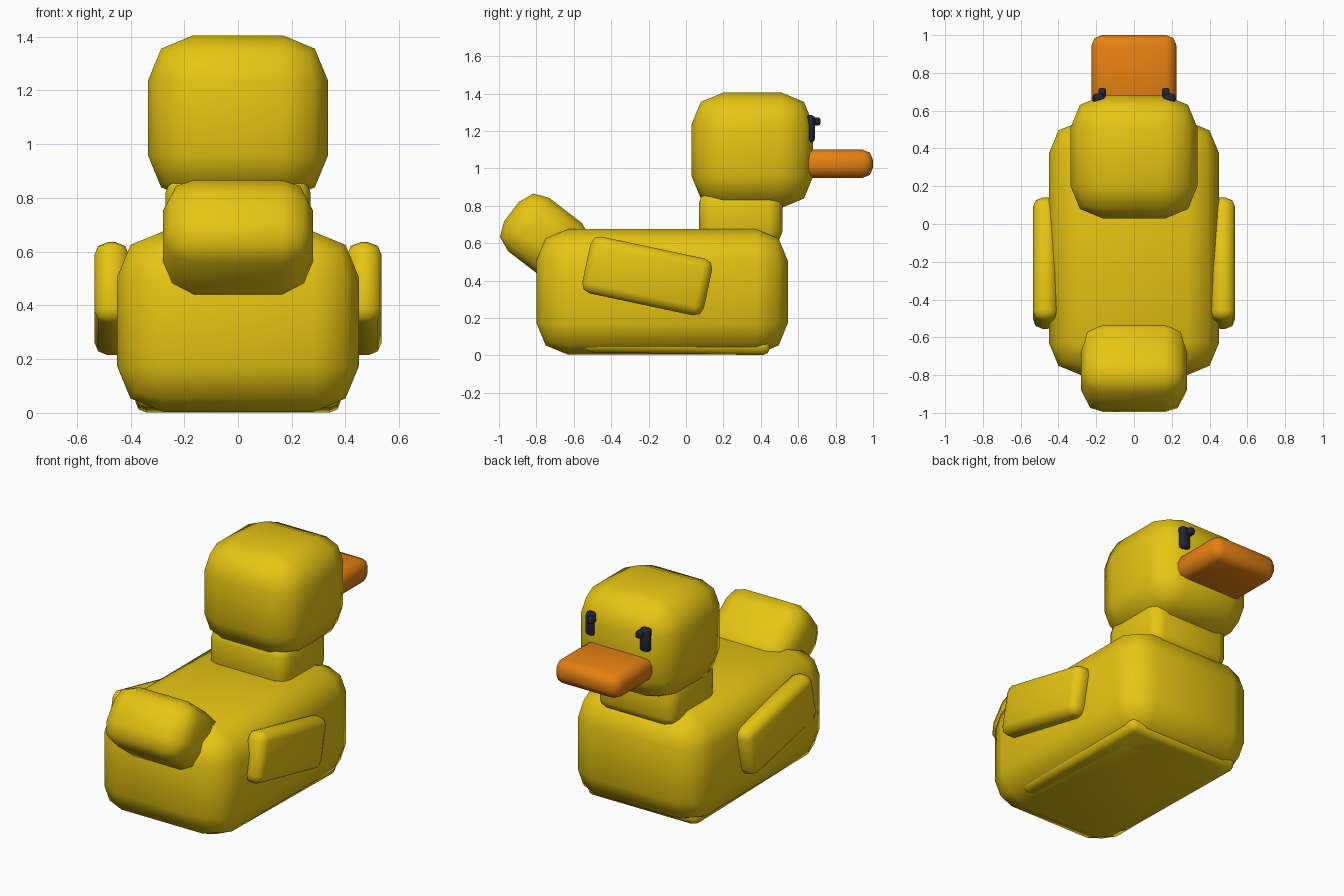
import bpy, bmesh, math
from mathutils import Matrix, Vector

if "Cube" in bpy.data.objects:
    bpy.data.objects.remove(bpy.data.objects["Cube"])


def material(name, rgb):
    m = bpy.data.materials.new(name)
    m.diffuse_color = (*rgb, 1)
    m.use_nodes = True
    m.node_tree.nodes["Principled BSDF"].inputs["Base Color"].default_value = m.diffuse_color
    return m


YELLOW = material("yellow", (0.79, 0.56, 0.006))
ORANGE = material("orange", (0.79, 0.22, 0.006))
NAVY = material("dark navy", (0.018, 0.018, 0.035))


def block(name, lo, hi, bevel, mat, tilt=0.0, segments=2):
    """Rounded box between two corners, tilted about its centre on the x axis."""
    lo, hi = Vector(lo), Vector(hi)
    bm = bmesh.new()
    bmesh.ops.create_cube(bm, size=1)
    bmesh.ops.scale(bm, vec=hi - lo, verts=bm.verts)
    bmesh.ops.bevel(bm, geom=list(bm.edges), offset=bevel, segments=segments,
                    profile=0.5, affect='EDGES', clamp_overlap=True)
    bmesh.ops.transform(bm, verts=bm.verts,
                        matrix=Matrix.Rotation(math.radians(tilt), 4, 'X'))
    for f in bm.faces:
        f.smooth = True
    me = bpy.data.meshes.new(name)
    bm.to_mesh(me)
    bm.free()
    me.materials.append(mat)
    ob = bpy.data.objects.new(name, me)
    ob.location = (lo + hi) / 2
    bpy.context.collection.objects.link(ob)
    return ob


# Body and the thin, slightly tilted base plate under it
block("body", (-0.45, -0.80, 0.004), (0.45, 0.545, 0.675), 0.17, YELLOW)
block("base", (-0.382, -0.55, 0.0095), (0.382, 0.45, 0.11), 0.04, YELLOW, tilt=-1)

# Upturned tail
block("tail", (-0.28, -0.979, 0.453), (0.28, -0.529, 0.813), 0.115, YELLOW, tilt=-37.5)

# Neck and head
block("neck", (-0.27, 0.07, 0.59), (0.27, 0.515, 0.89), 0.07, YELLOW)
block("head", (-0.335, 0.03, 0.79), (0.335, 0.68, 1.405), 0.168, YELLOW)

# Flat bill
block("bill", (-0.225, 0.55, 0.95), (0.225, 1.0, 1.10), 0.055, ORANGE)

# Paired parts: wings, eyes and the small studs on the eyes
for side, s in (("left", -1), ("right", 1)):
    def pair(name, x0, x1, y0, y1, z0, z1, bevel, mat, tilt=0):
        a, b = sorted((s * x0, s * x1))
        block(f"{side}_{name}", (a, y0, z0), (b, y1, z1), bevel, mat, tilt)

    pair("wing", 0.405, 0.535, -0.54, 0.125, 0.27, 0.58, 0.05, YELLOW, tilt=-12)
    pair("eye", 0.155, 0.22, 0.64, 0.69, 1.14, 1.285, 0.018, NAVY)
    pair("eye_stud", 0.148, 0.188, 0.67, 0.72, 1.23, 1.272, 0.012, NAVY)
